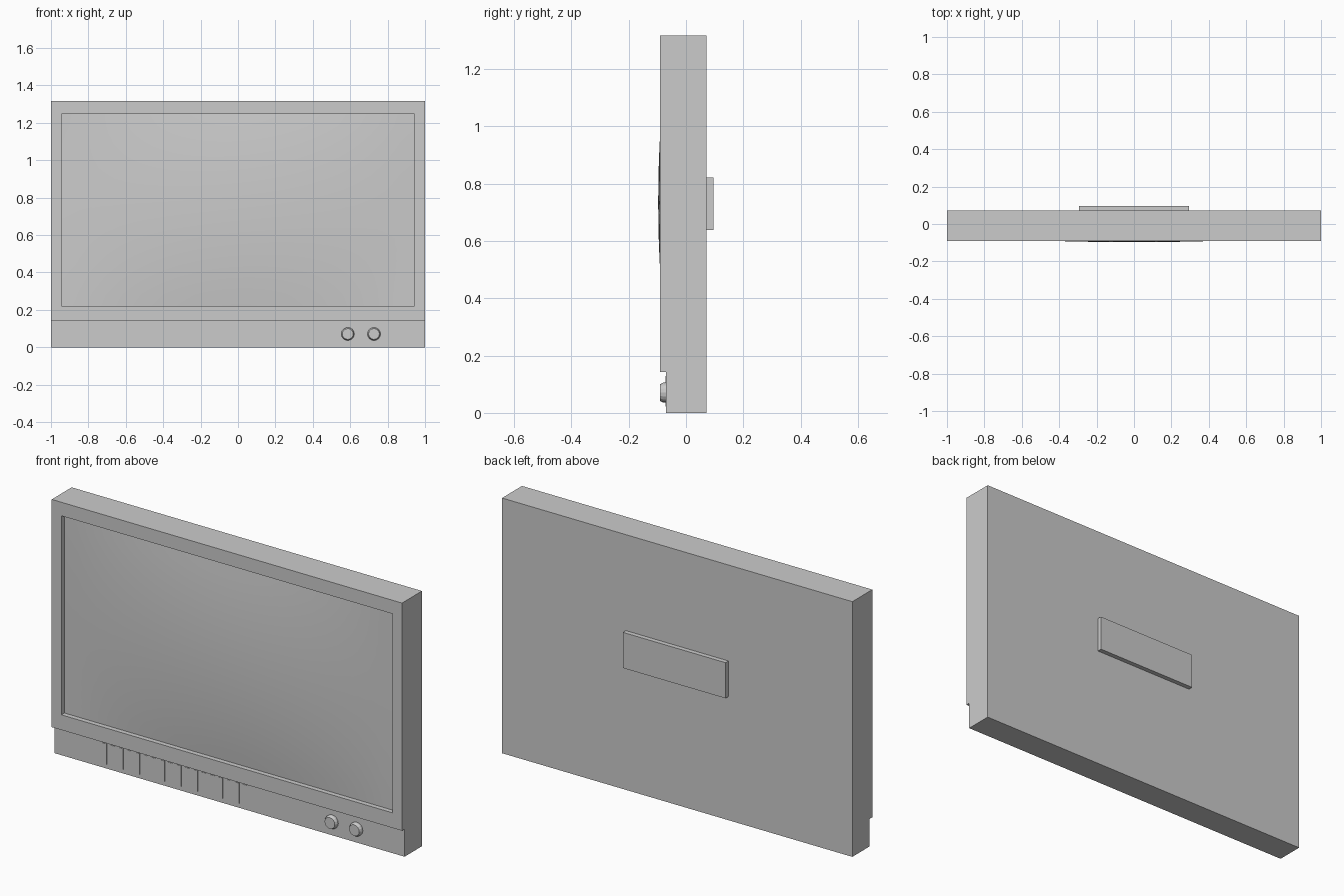
import bpy, bmesh, math

if "Cube" in bpy.data.objects:
    bpy.data.objects.remove(bpy.data.objects["Cube"])

grey = bpy.data.materials.new("plain_grey")
grey.diffuse_color = (0.6, 0.6, 0.6, 1)
grey.use_nodes = True
grey.node_tree.nodes["Principled BSDF"].inputs["Base Color"].default_value = grey.diffuse_color

FRONT, BACK, PANEL, TOP, STEP = -0.091, 0.072, -0.07, 1.317, 0.142
SX, SZ0, SZ1, RIM = 0.945, 0.22, 1.247, -0.066    # screen opening and depth


def finish(name, bm, smooth=False):
    bmesh.ops.recalc_face_normals(bm, faces=bm.faces)
    me = bpy.data.meshes.new(name)
    bm.to_mesh(me)
    bm.free()
    ob = bpy.data.objects.new(name, me)
    bpy.context.collection.objects.link(ob)
    me.materials.append(grey)
    if smooth:
        for p in me.polygons:
            p.use_smooth = True
    return ob


def box(name, x0, x1, y0, y1, z0, z1):
    bm = bmesh.new()
    bmesh.ops.create_cube(bm, size=1)
    for v in bm.verts:
        v.co.x = x1 if v.co.x > 0 else x0
        v.co.y = y1 if v.co.y > 0 else y0
        v.co.z = z1 if v.co.z > 0 else z0
    return finish(name, bm)


# cabinet: stepped side profile extruded across, then the screen recess
bm = bmesh.new()
profile = [(PANEL, 0), (BACK, 0), (BACK, TOP), (FRONT, TOP), (FRONT, STEP), (PANEL, STEP)]
side = bm.faces.new([bm.verts.new((-1, y, z)) for y, z in profile])
ext = bmesh.ops.extrude_face_region(bm, geom=[side])
for v in ext["geom"]:
    if isinstance(v, bmesh.types.BMVert):
        v.co.x = 1
bmesh.ops.recalc_face_normals(bm, faces=bm.faces)
face = min(bm.faces, key=lambda f: f.calc_center_median().y)
mid = face.calc_center_median().z
bmesh.ops.inset_region(bm, faces=[face], thickness=0.05)
for v in face.verts:
    v.co.x = math.copysign(SX, v.co.x)
    v.co.z = SZ1 if v.co.z > mid else SZ0
ext = bmesh.ops.extrude_discrete_faces(bm, faces=[face])["faces"][0]
for v in ext.verts:
    v.co.y = RIM
bmesh.ops.delete(bm, geom=[ext], context='FACES_ONLY')
finish("cabinet", bm)

# gently bulging screen glass filling the recess
bm = bmesh.new()
bmesh.ops.create_grid(bm, x_segments=24, y_segments=16, size=1)
for v in bm.verts:
    u, w = v.co.x, v.co.y
    bulge = (1 - u * u) * (1 - w * w)
    v.co = (u * SX, RIM - 0.031 * bulge, (SZ0 + SZ1) / 2 + w * (SZ1 - SZ0) / 2)
screen = finish("screen", bm, True)
if screen.data.polygons[0].normal.y > 0:
    screen.data.flip_normals()

# control knobs: short collar with a tapered cap
for i, x in enumerate((0.587, 0.727)):
    bm = bmesh.new()
    rings = []
    for r, y in ((0.035, PANEL + 0.005), (0.035, -0.079), (0.029, -0.091)):
        rings.append([bm.verts.new((x + r * math.cos(a * math.tau / 16), y,
                                    0.071 + r * math.sin(a * math.tau / 16))) for a in range(16)])
    for a, b in zip(rings, rings[1:]):
        for k in range(16):
            bm.faces.new((a[k], a[k - 1], b[k - 1], b[k]))
    bm.faces.new(rings[0])
    bm.faces.new(rings[-1])
    finish(f"knob_{i + 1}", bm)

# speaker grille bars, almost flush with the lower panel
for i in range(18):
    x = -0.70 + i * 0.0473
    box(f"grille_bar_{i + 1}", x - 0.025, x, PANEL - 0.002, PANEL + 0.005, 0.022, 0.128)

# raised plate on the back
box("back_plate", -0.293, 0.293, BACK - 0.005, 0.096, 0.638, 0.822)
